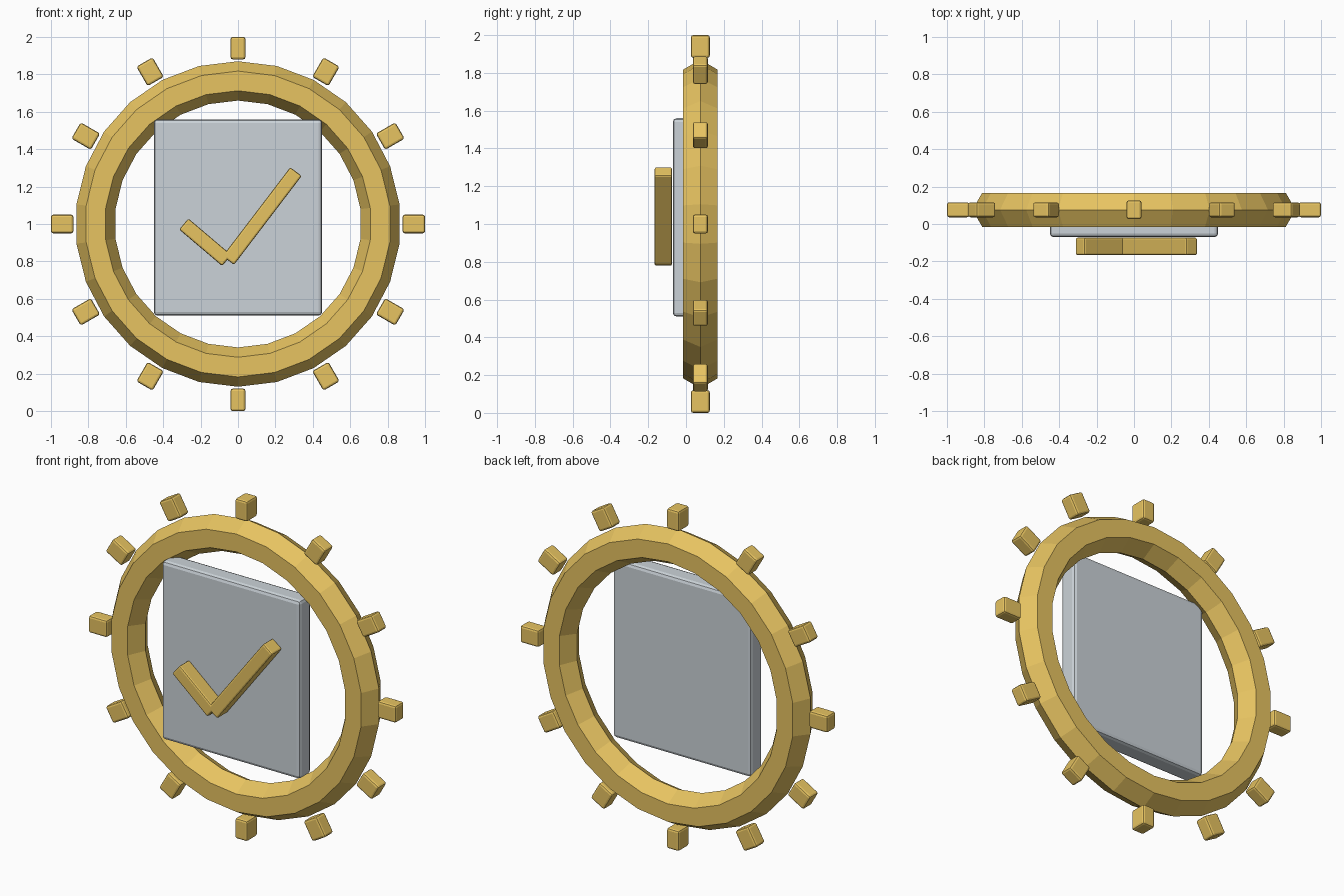
import bpy
from math import pi, sin, cos, atan2, hypot

if "Cube" in bpy.data.objects:
    bpy.data.objects.remove(bpy.data.objects["Cube"])


def material(name, rgb):
    m = bpy.data.materials.new(name)
    m.diffuse_color = (*rgb, 1)
    m.use_nodes = True
    m.node_tree.nodes["Principled BSDF"].inputs["Base Color"].default_value = m.diffuse_color
    return m


gold = material("gold", (0.80, 0.55, 0.12))
silver = material("pale_grey", (0.60, 0.65, 0.69))
MID_Y, MID_Z = 0.076, 1.0


def box(name, centre, size, angle, mat, bevel):
    """Bevelled box, turned by angle in the front (xz) plane."""
    bpy.ops.mesh.primitive_cube_add(size=1, location=centre)
    o = bpy.context.object
    o.name = name
    o.scale = size
    bpy.ops.object.transform_apply(location=False, rotation=False, scale=True)
    o.rotation_euler = (0, -angle, 0)
    b = o.modifiers.new("bevel", "BEVEL")
    b.width, b.segments = bevel, 2
    o.data.materials.append(mat)
    return o


def stroke(name, p, q):
    """Bar of the tick running between two (x, z) points."""
    dx, dz = q[0] - p[0], q[1] - p[1]
    box(name, ((p[0] + q[0]) / 2, -0.12, (p[1] + q[1]) / 2),
        (hypot(dx, dz), 0.094, 0.077), atan2(dz, dx), gold, 0.01)


# Ring with a hexagonal cross-section, one vertex at the top
bpy.ops.mesh.primitive_torus_add(major_radius=0.765, minor_radius=0.105,
                                 major_segments=26, minor_segments=6,
                                 location=(0, MID_Y, MID_Z),
                                 rotation=(pi / 2, pi / 2, 0))
ring = bpy.context.object
ring.name = "ring"
ring.data.materials.append(gold)
ring.data.shade_flat()

# Twelve teeth; the top and bottom ones are turned a quarter about their axis
for i in range(12):
    a = i * pi / 6
    size = (0.12, 0.1, 0.08) if i in (3, 9) else (0.12, 0.08, 0.1)
    box(f"tooth_{i + 1}", (0.94 * cos(a), MID_Y, MID_Z + 0.94 * sin(a)),
        size, a, gold, 0.012)

# Flat plate in the middle
box("plate", (0, -0.015, 1.035), (0.9, 0.11, 1.05), 0, silver, 0.02)

# Tick mark in front of the plate
stroke("tick_short", (-0.29, 1.0), (-0.06, 0.805))
stroke("tick_long", (-0.052, 0.805), (0.31, 1.28))
